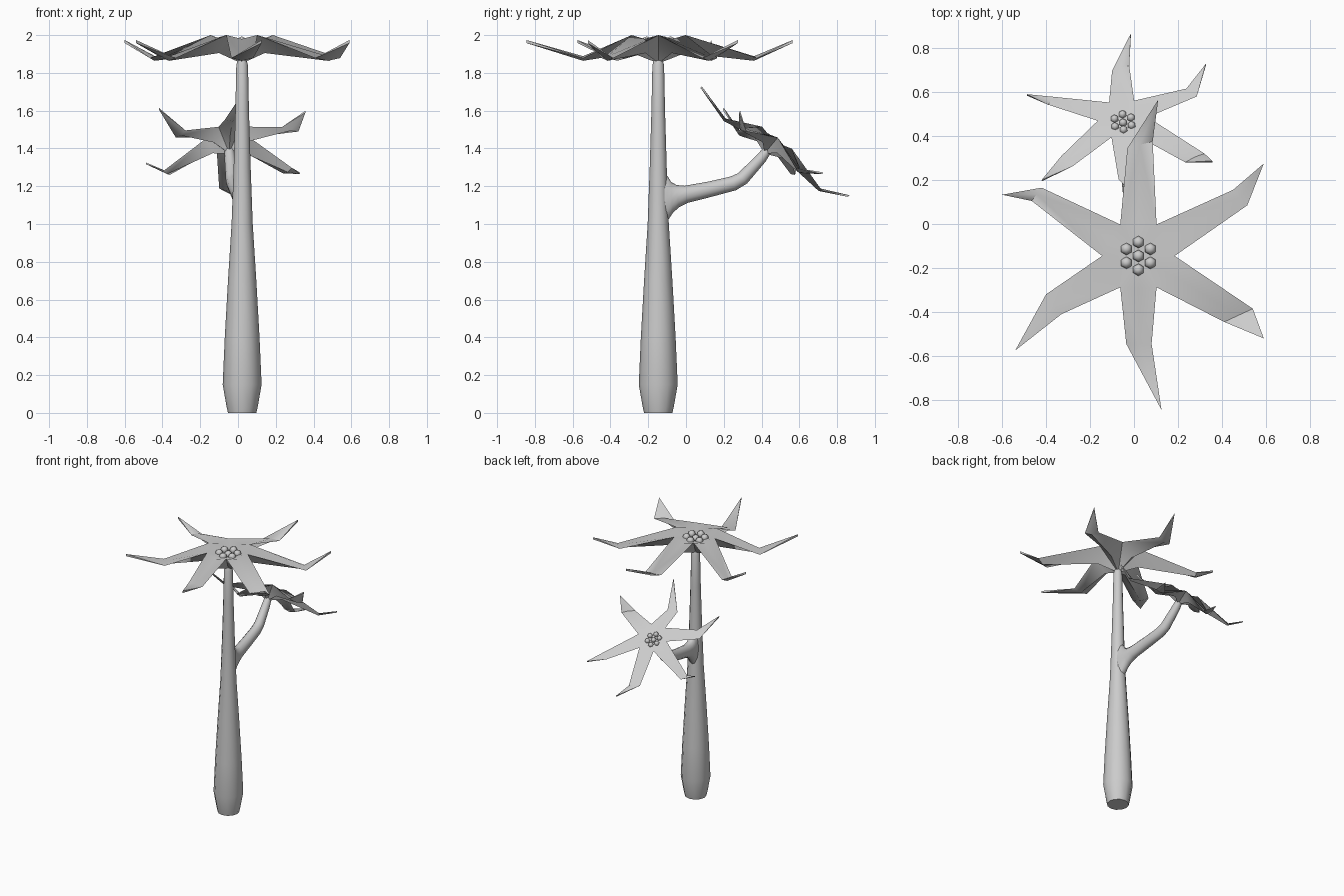
import bpy, bmesh, math
from mathutils import Vector, Matrix

if "Cube" in bpy.data.objects:
    bpy.data.objects.remove(bpy.data.objects["Cube"])


def finish(bm, name, angle=45):
    bmesh.ops.recalc_face_normals(bm, faces=bm.faces)
    me = bpy.data.meshes.new(name)
    bm.to_mesh(me)
    bm.free()
    ob = bpy.data.objects.new(name, me)
    bpy.context.collection.objects.link(ob)
    bpy.ops.object.select_all(action='DESELECT')
    ob.select_set(True)
    bpy.context.view_layer.objects.active = ob
    bpy.ops.object.shade_smooth_by_angle(angle=math.radians(angle))
    return ob


def tube(name, rings, sides=12):
    """rings: (centre, tangent angle in the yz plane, radius across x, radius in yz)"""
    bm = bmesh.new()
    loops = []
    for c, ang, rx, rv in rings:
        up = Vector((0, -math.sin(ang), math.cos(ang)))
        loops.append([bm.verts.new(Vector(c) + Vector((rx, 0, 0)) * math.cos(t) + up * rv * math.sin(t))
                      for t in (2 * math.pi * i / sides for i in range(sides))])
    for a, b in zip(loops, loops[1:]):
        for i in range(sides):
            j = (i + 1) % sides
            bm.faces.new((a[i], a[j], b[j], b[i]))
    bm.faces.new(loops[0])
    bm.faces.new(loops[-1])
    return finish(bm, name)


# Petals: right shoulder, left shoulder and tip in plan, counter-clockwise
PETALS = [
    ((.495, .23), (.43, .30), (.57, .42)),
    ((.065, .52), (-.05, .49), (.09, .71)),
    ((-.44, .31), (-.485, .25), (-.62, .278)),
    ((-.42, -.175), (-.35, -.265), (-.56, -.43)),
    ((-.055, -.40), (.06, -.40), (.105, -.70)),
    ((.39, -.30), (.52, -.24), (.57, -.375)),
]


def polar(r, deg, z):
    a = math.radians(deg)
    return (r * math.cos(a), r * math.sin(a), z)


def flower(name, matrix):
    # Petal crown: shallow cup on top, keeled petals underneath
    bm = bmesh.new()
    v = bm.verts.new
    top, bottom = v((0, 0, -.03)), v((0, 0, -.12))
    notch = [v(polar(.165, 60 * k, .03)) for k in range(6)]
    for k, (r, l, t) in enumerate(PETALS):
        n0, n1 = notch[k], notch[(k + 1) % 6]
        mx, my = (r[0] + l[0]) / 2, (r[1] + l[1]) / 2
        mr, ml = v((*r, -.092)), v((*l, -.092))
        tips = v((*t, .004)), v((*t, -.012))
        for hub, base_r, base_z, mid_z, tip in ((top, .15, .01, -.082, tips[0]),
                                                (bottom, .14, -.065, -.106, tips[1])):
            base = v(polar(base_r, 60 * k + 30, base_z))
            mid = v((mx, my, mid_z))
            for n, m in ((n0, mr), (n1, ml)):
                bm.faces.new((hub, n, base))
                bm.faces.new((n, m, mid, base))
                bm.faces.new((m, tip, mid))
        bm.faces.new((mr, *tips))
        bm.faces.new((ml, *tips))
    finish(bm, name + "_petals").matrix_world = matrix

    # Cluster of small beads in the cup
    bm = bmesh.new()
    spots = [(0, 0, -.012)] + [polar(.063, 30 + 60 * k, -.005) for k in range(6)]
    for p in spots:
        bmesh.ops.create_uvsphere(bm, u_segments=6, v_segments=4, radius=.028,
                                  matrix=Matrix.Translation(p))
    finish(bm, name + "_beads", 70).matrix_world = matrix


# Trunk
X, Y = .022, -.147
profile = [(0, .075), (.03, .082), (.15, .103), (.4, .092), (.7, .075), (1.0, .056),
           (1.3, .045), (1.6, .036), (1.84, .031), (1.865, .024)]
tube("trunk", [((X, Y, z), math.pi / 2, r, r) for z, r in profile])

# Side branch, flared where it leaves the trunk
branch = [(-.145, 1.13, 0, .04, .14), (-.098, 1.135, 0, .042, .12), (-.075, 1.14, .05, .042, .083),
          (-.045, 1.147, .1, .042, .06), (0, 1.157, .18, .041, .046), (.13, 1.185, .22, .039, .041),
          (.25, 1.215, .4, .037, .039), (.30, 1.242, .7, .035, .036), (.40, 1.35, .84, .029, .029),
          (.43, 1.39, .84, .024, .024)]
tube("branch", [((X - .068 * (y + .145) / .575, y, z), a, rx, rv) for y, z, a, rx, rv in branch])

# Flowers: large upright one on the trunk, smaller tilted one on the branch
flower("top_flower", Matrix.Translation((.02, -.145, 1.97)))
tilt = Vector((0, 0, 1)).rotation_difference(Vector((-.06, .733, 1))).to_matrix().to_4x4()
flower("side_flower", Matrix.Translation((-.05, .465, 1.44)) @ tilt
       @ Matrix.Rotation(math.radians(4), 4, 'Z') @ Matrix.Scale(.69, 4))
